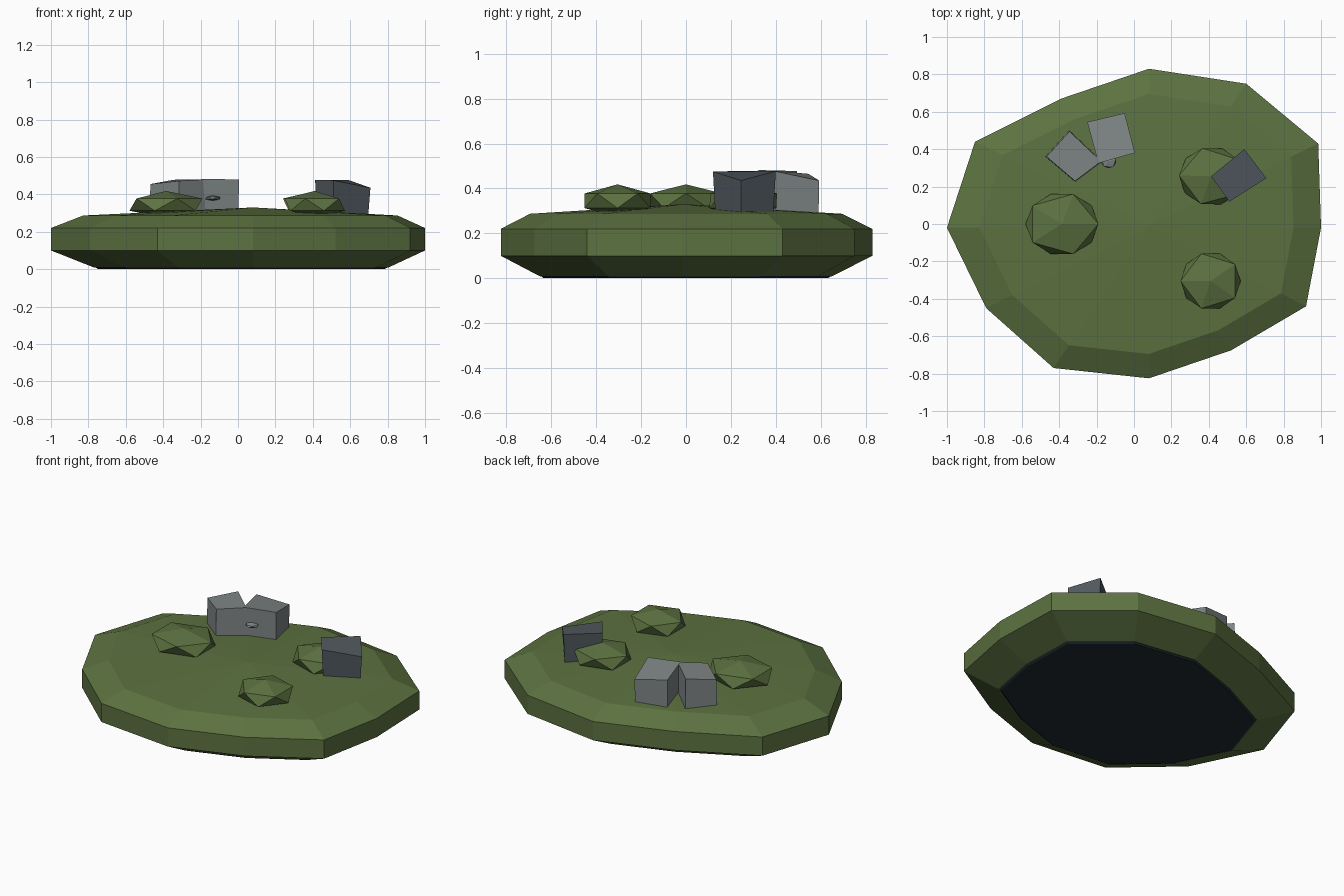
import bpy, bmesh, math
from mathutils import Matrix

if "Cube" in bpy.data.objects:
    bpy.data.objects.remove(bpy.data.objects["Cube"])


def material(name, rgb):
    m = bpy.data.materials.new(name)
    m.diffuse_color = (*rgb, 1)
    m.use_nodes = True
    m.node_tree.nodes["Principled BSDF"].inputs["Base Color"].default_value = m.diffuse_color
    return m


GRASS = material("grass green", (0.107, 0.168, 0.052))
STONE = material("grey stone", (0.210, 0.232, 0.232))
SLATE = material("dark slate", (0.080, 0.098, 0.112))
EARTH = material("black earth", (0.016, 0.025, 0.030))


def finish(name, bm, mat):
    bmesh.ops.recalc_face_normals(bm, faces=bm.faces)
    me = bpy.data.meshes.new(name)
    bm.to_mesh(me)
    bm.free()
    me.materials.append(mat)
    ob = bpy.data.objects.new(name, me)
    bpy.context.collection.objects.link(ob)
    return ob


def loft(name, rings, mat, apex=None):
    """Skin a stack of rings, with a flat bottom and a flat or pointed top."""
    bm = bmesh.new()
    vs = [[bm.verts.new(p) for p in r] for r in rings]
    n = len(vs[0])
    for a, b in zip(vs, vs[1:]):
        for i in range(n):
            j = (i + 1) % n
            bm.faces.new((a[i], a[j], b[j], b[i]))
    bm.faces.new(vs[0][::-1])
    if apex:
        tip = bm.verts.new(apex)
        for i in range(n):
            bm.faces.new((vs[-1][i], vs[-1][(i + 1) % n], tip))
    else:
        bm.faces.new(vs[-1])
    return finish(name, bm, mat)


# Island: one irregular twelve-sided outline, scaled at each level
OUTLINE = [(0.08, 0.83), (-0.39, 0.67), (-0.85, 0.44), (-1.0, -0.02),
           (-0.79, -0.45), (-0.43, -0.77), (0.08, -0.825), (0.52, -0.675),
           (0.92, -0.44), (1.0, -0.02), (0.985, 0.43), (0.60, 0.75)]
CX, CY = 0.08, -0.01


def ring(scale, z):
    return [(CX + (x - CX) * scale, CY + (y - CY) * scale, z) for x, y in OUTLINE]


loft("grass_island", [ring(0.785, 0.008), ring(1, 0.10), ring(1, 0.22), ring(0.84, 0.287)],
     GRASS, (CX, CY, 0.33))
loft("earth_underside", [ring(0.765, 0.0), ring(0.785, 0.012)], EARTH)


# Bushes: squashed low-poly balls sunk into the grass
def ball(name, centre, radii, turn, mat):
    bm = bmesh.new()
    bmesh.ops.create_icosphere(bm, subdivisions=1, radius=1)
    bm.transform(Matrix.Translation(centre) @ Matrix.Diagonal((*radii, 1))
                 @ Matrix.Rotation(turn, 4, 'Z'))
    return finish(name, bm, mat)


ball("bush_left", (-0.385, 0.0, 0.345), (0.218, 0.188, 0.073), 0, GRASS)
ball("bush_right_back", (0.415, 0.255, 0.345), (0.195, 0.175, 0.073), 0.6, GRASS)
ball("bush_right_front", (0.41, -0.305, 0.345), (0.18, 0.172, 0.073), math.pi, GRASS)


# Rocks: skewed blocks, top corners given, base scaled about their middle
def rock(name, top, spread, mat):
    mx = sum(p[0] for p in top) / 4
    my = sum(p[1] for p in top) / 4
    base = [(mx + (x - mx) * spread, my + (y - my) * spread, 0.28) for x, y, z in top]
    return loft(name, [base, top], mat)


rock("rock_left", [(-0.345, 0.495, 0.478), (-0.468, 0.36, 0.455),
                   (-0.315, 0.23, 0.472), (-0.175, 0.335, 0.48)], 1.04, STONE)
rock("rock_middle", [(-0.25, 0.545, 0.465), (-0.19, 0.325, 0.482),
                     (0.005, 0.38, 0.48), (-0.05, 0.593, 0.435)], 0.98, STONE)
rock("rock_right", [(0.59, 0.40, 0.477), (0.412, 0.255, 0.478),
                    (0.51, 0.12, 0.475), (0.708, 0.245, 0.435)], 0.92, SLATE)

# Small stone chip on the front of the middle rock
ball("stone_chip", (-0.135, 0.335, 0.38), (0.045, 0.04, 0.014), 0.3, STONE)
